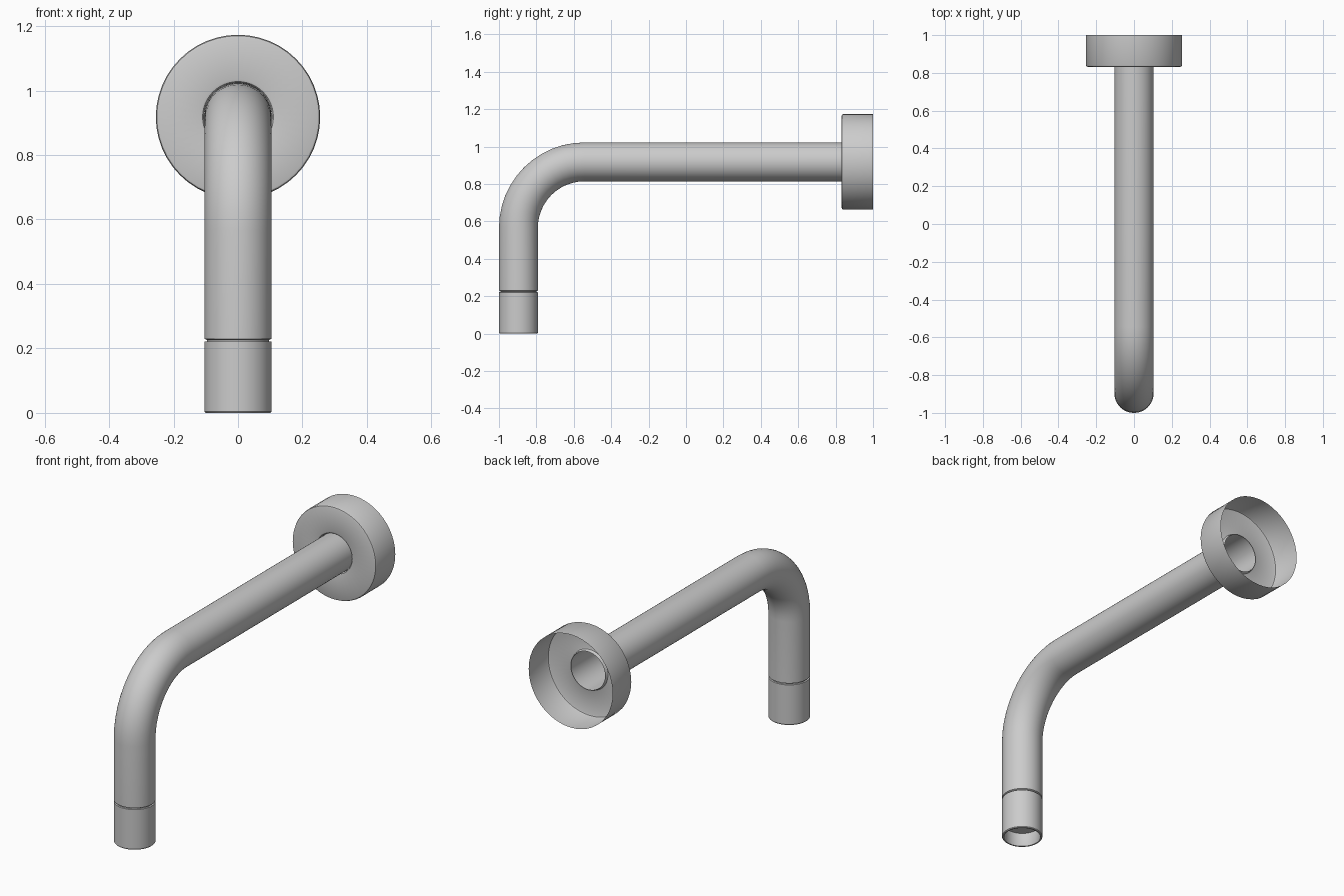
import bpy, bmesh, math
from mathutils import Vector

if "Cube" in bpy.data.objects:
    bpy.data.objects.remove(bpy.data.objects["Cube"])

SIDES = 48
PIPE_R = 0.104
PIPE_Y, PIPE_Z = -0.896, 0.918   # vertical leg y, horizontal leg z


def skin(name, rings, cap_end=False):
    """Join rings of (centre, tangent in the YZ plane, radius) into a surface."""
    bm = bmesh.new()
    loops = []
    for centre, tangent, r in rings:
        side = Vector((1, 0, 0))
        up = Vector(tangent).normalized().cross(side)
        loops.append([bm.verts.new(Vector(centre) + r * (math.cos(a) * side + math.sin(a) * up))
                      for a in (2 * math.pi * i / SIDES for i in range(SIDES))])
    for a, b in zip(loops, loops[1:]):
        for i in range(SIDES):
            j = (i + 1) % SIDES
            bm.faces.new((a[i], a[j], b[j], b[i]))
    if cap_end:
        bm.faces.new(loops[-1])
    bmesh.ops.recalc_face_normals(bm, faces=bm.faces)
    mesh = bpy.data.meshes.new(name)
    bm.to_mesh(mesh)
    bm.free()
    ob = bpy.data.objects.new(name, mesh)
    bpy.context.collection.objects.link(ob)
    bpy.ops.object.select_all(action='DESELECT')
    ob.select_set(True)
    bpy.context.view_layer.objects.active = ob
    bpy.ops.object.shade_smooth_by_angle(angle=math.radians(35))
    return ob


# Spout pipe: vertical leg, quarter bend, horizontal leg; open at the wall end
BEND, STEPS = 0.352, 12
up, back = (0, 0, 1), (0, 1, 0)
rings = [((0, PIPE_Y, 0.226), up, PIPE_R - 0.008),
         ((0, PIPE_Y, 0.23), up, PIPE_R)]
for i in range(STEPS + 1):
    t = math.pi / 2 * i / STEPS
    rings.append(((0, PIPE_Y + BEND * (1 - math.cos(t)), PIPE_Z - BEND * (1 - math.sin(t))),
                  (0, math.sin(t), math.cos(t)), PIPE_R))
rings.append(((0, 0.85, PIPE_Z), back, PIPE_R))
skin("spout_pipe", rings)

# Outlet nozzle: groove neck, sleeve, lip and recessed outlet
nozzle = [(0.226, 0.096), (0.222, 0.096), (0.221, PIPE_R), (0.004, PIPE_R),
          (0, 0.101), (0, 0.094), (0.003, 0.092), (0.075, 0.092)]
skin("outlet_nozzle", [((0, PIPE_Y, z), up, r) for z, r in nozzle], cap_end=True)

# Wall flange: thin shell, open at the back, with rounded rims
flange = [(0.85, 0.1045), (0.839, 0.106), (0.834, 0.110), (0.832, 0.117),
          (0.832, 0.246), (0.8345, 0.252), (0.841, 0.255), (1.0, 0.255)]
skin("wall_flange", [((0, y, PIPE_Z), back, r) for y, r in flange])
